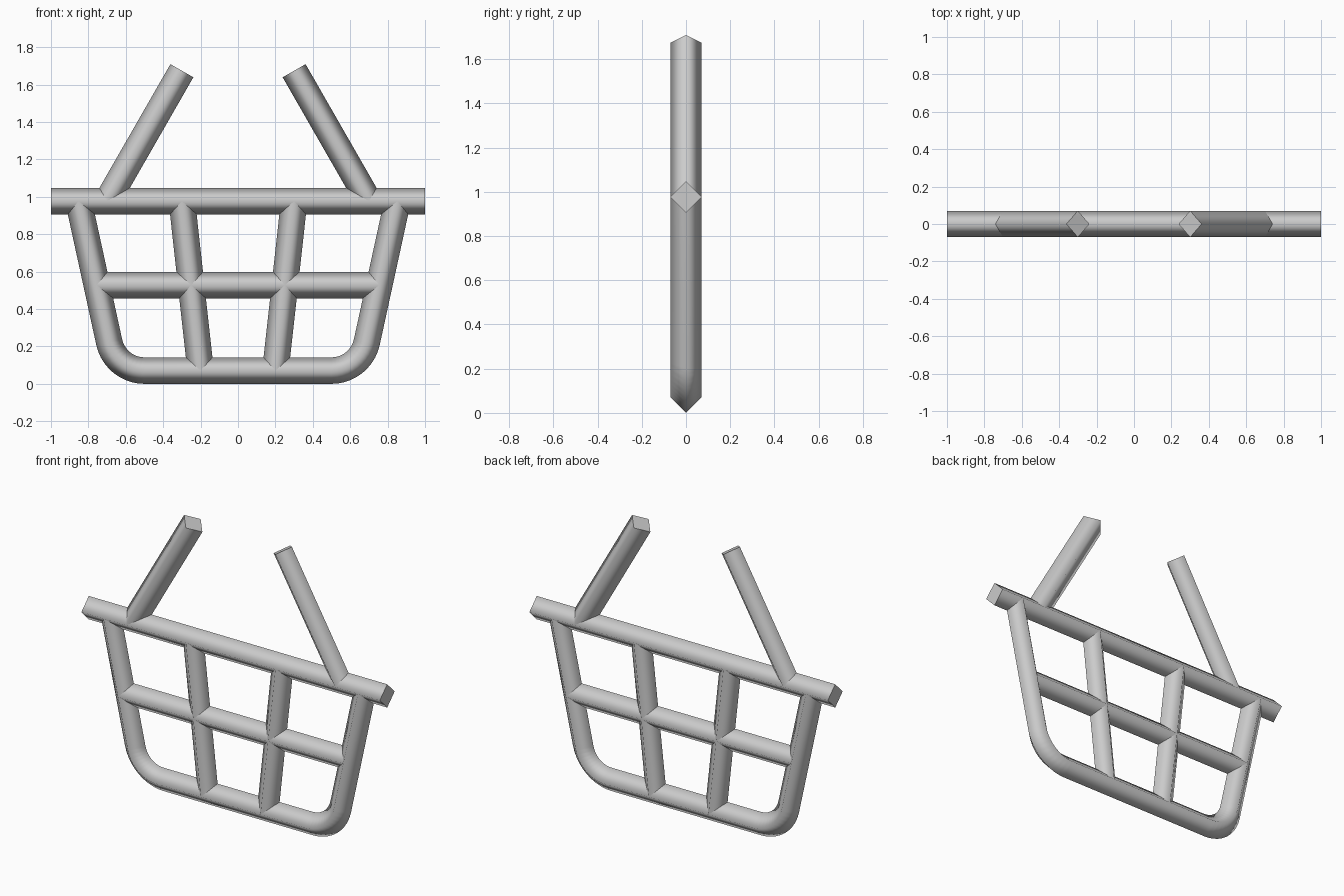
import bpy, bmesh, math
from mathutils import Vector

if "Cube" in bpy.data.objects:
    bpy.data.objects.remove(bpy.data.objects["Cube"])

R = 0.0707           # half diagonal of the square tube
RIM_Z, MID_Z, BASE_Z = 0.977, 0.528, 0.0707

grey = bpy.data.materials.new("light grey")
grey.diffuse_color = (0.6, 0.6, 0.6, 1)
grey.use_nodes = True
grey.node_tree.nodes["Principled BSDF"].inputs["Base Color"].default_value = grey.diffuse_color


def tube(name, path):
    """Sweep a diamond section along (x, z) points, smooth sides, crisp flat ends."""
    pts = [Vector((x, 0, z)) for x, z in path]
    bm = bmesh.new()
    rings = []
    for i, p in enumerate(pts):
        a = (p - pts[i - 1]).normalized() if i > 0 else None
        b = (pts[i + 1] - p).normalized() if i < len(pts) - 1 else None
        t = ((a or b) + (b or a)).normalized()
        side = Vector((-t.z, 0, t.x)) * (R / t.dot(a or b))
        y = Vector((0, R, 0))
        rings.append([bm.verts.new(p + o) for o in (side, y, -side, -y)])
    for r0, r1 in zip(rings, rings[1:]):
        for k in range(4):
            n = (k + 1) % 4
            bm.faces.new((r0[k], r0[n], r1[n], r1[k])).smooth = True
    for ring in (rings[0], rings[-1]):
        cap = bm.faces.new(ring)
        for e in cap.edges:
            e.smooth = False
    bmesh.ops.recalc_face_normals(bm, faces=bm.faces)
    mesh = bpy.data.meshes.new(name)
    bm.to_mesh(mesh)
    bm.free()
    mesh.materials.append(grey)
    obj = bpy.data.objects.new(name, mesh)
    bpy.context.collection.objects.link(obj)


# Horizontal bars
tube("rim", [(-1, RIM_Z), (1, RIM_Z)])
tube("middle_bar", [(-0.75, MID_Z), (0.75, MID_Z)])

# Basket outline: slanted sides with rounded lower corners
r, steps, turn = 0.193, 10, math.radians(77.6)
half = [(0.5 + r * math.sin(turn * i / steps),
         BASE_Z + r * (1 - math.cos(turn * i / steps))) for i in range(steps + 1)]
half.append((0.853, RIM_Z))
tube("basket_frame", [(-x, z) for x, z in reversed(half)] + half)

# Uprights and handle arms, mirrored
for s, label in ((-1, "left"), (1, "right")):
    tube(label + "_upright", [(s * 0.2, BASE_Z), (s * 0.3, RIM_Z)])
    tube(label + "_handle", [(s * 0.7, RIM_Z), (s * 0.3, 1.674)])
